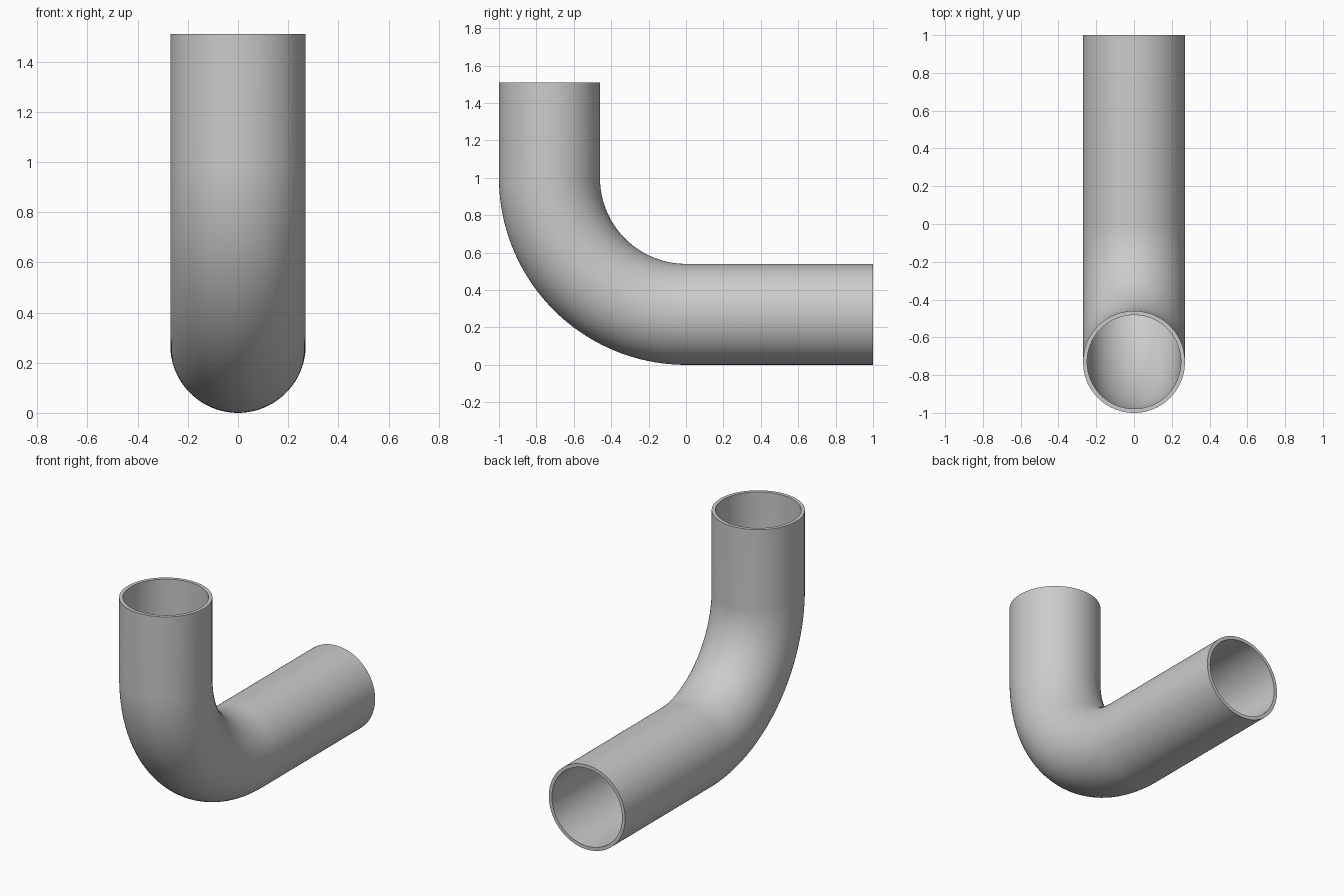
import bpy, bmesh, math
from mathutils import Vector

cube = bpy.data.objects.get("Cube")
if cube:
    bpy.data.objects.remove(cube, do_unlink=True)

OUTER, INNER = 0.27, 0.248   # pipe radii
BEND = 0.73                  # centreline bend radius
TOP, BACK = 1.51, 1.0        # open ends
SIDES, STEPS = 96, 48

# Plain grey metal
grey = bpy.data.materials.new("grey metal")
grey.use_nodes = True
colour = (0.6, 0.6, 0.6, 1)
grey.diffuse_color = colour
grey.node_tree.nodes["Principled BSDF"].inputs["Base Color"].default_value = colour

# Centreline: upright leg, quarter bend, horizontal leg (point, outward normal)
centre = Vector((0, 0, OUTER + BEND))
path = [(Vector((0, -BEND, TOP)), Vector((0, -1, 0)))]
for i in range(STEPS + 1):
    a = math.pi / 2 * i / STEPS
    out = Vector((0, -math.cos(a), -math.sin(a)))
    path.append((centre + out * BEND, out))
path.append((Vector((0, BACK, OUTER)), Vector((0, 0, -1))))


def ring(bm, point, out, radius):
    side = Vector((1, 0, 0))
    angles = [2 * math.pi * k / SIDES for k in range(SIDES)]
    return [bm.verts.new(point + (side * math.cos(t) + out * math.sin(t)) * radius)
            for t in angles]


def bridge(bm, a, b):
    for k in range(SIDES):
        n = (k + 1) % SIDES
        bm.faces.new((a[k], a[n], b[n], b[k]))


# Closed loop of rings: down the outside, back along the bore
bm = bmesh.new()
rings = [ring(bm, p, n, OUTER) for p, n in path]
rings += [ring(bm, p, n, INNER) for p, n in reversed(path)]
for a, b in zip(rings, rings[1:] + rings[:1]):
    bridge(bm, a, b)
bmesh.ops.recalc_face_normals(bm, faces=bm.faces)

mesh = bpy.data.meshes.new("elbow_pipe")
bm.to_mesh(mesh)
bm.free()
mesh.materials.append(grey)
pipe = bpy.data.objects.new("elbow_pipe", mesh)
bpy.context.collection.objects.link(pipe)

# Smooth walls with crisp rims
bpy.ops.object.select_all(action='DESELECT')
pipe.select_set(True)
bpy.context.view_layer.objects.active = pipe
bpy.ops.object.shade_smooth_by_angle(angle=math.radians(30))
